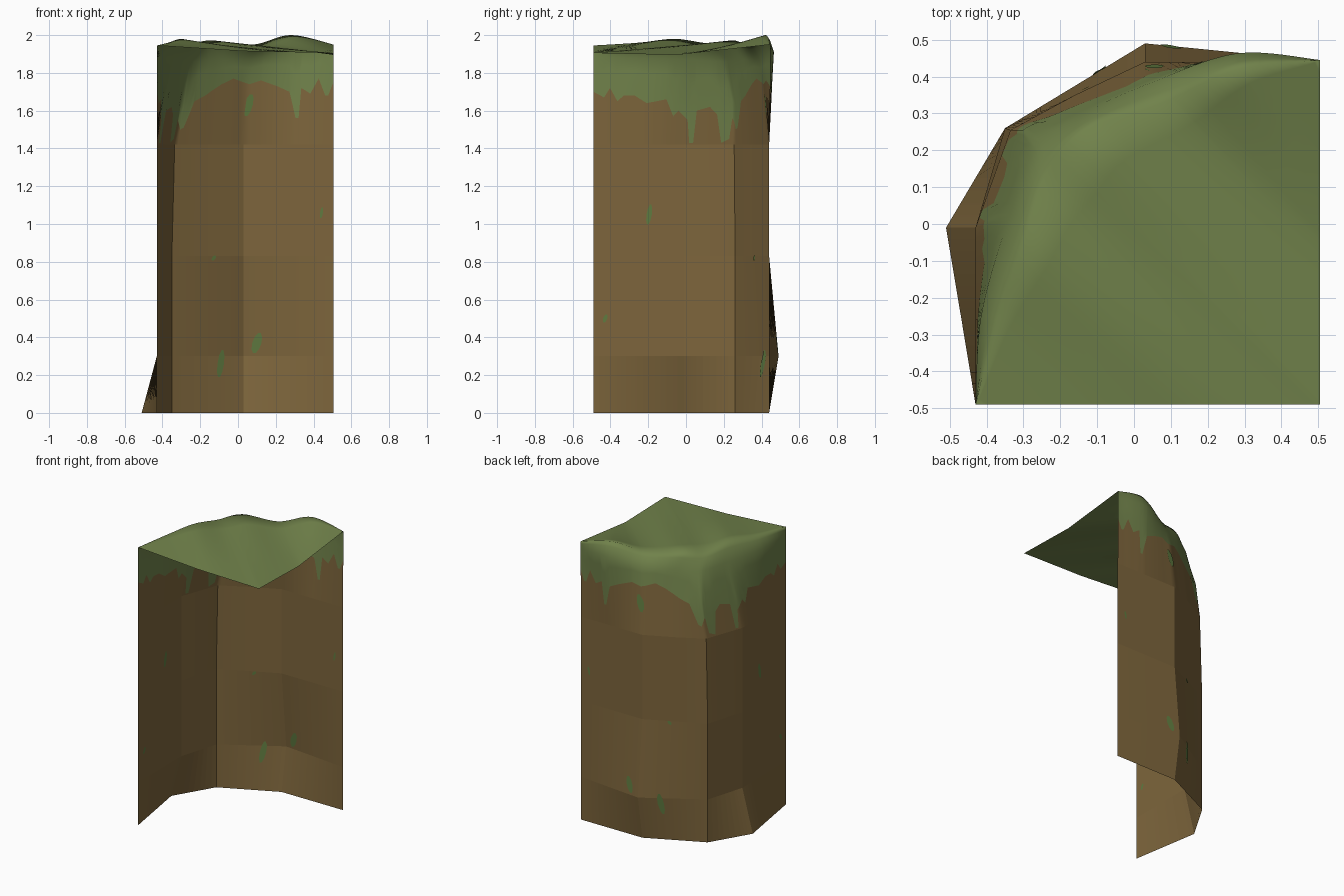
import bpy, bmesh, math
from mathutils import Vector

if "Cube" in bpy.data.objects:
    bpy.data.objects.remove(bpy.data.objects["Cube"])

# Control columns run along the wall: left front edge -> rounded corner -> back right edge
BASE = [(-.43, -.49), (-.43, -.26), (-.43, -.01), (-.35, .26), (-.16, .35), (.03, .44), (.28, .44), (.505, .44)]
FOOT = {1: (-.038, 0), 2: (-.08, 0)}                 # flare at the ground
BULGE = {4: (0, .025), 5: (0, .05), 6: (0, .025)}    # swelling at 0.3 height
NECK = [(-.43, -.49), (-.425, -.26), (-.395, 0), (-.30, .255), (-.145, .335), (.03, .42), (.28, .452), (.505, .443)]
SHOULDER = [(-.43, -.49, 1.88), (-.415, -.25, 1.88), (-.345, 0, 1.87), (-.265, .205, 1.86),
            (-.125, .305, 1.87), (.05, .385, 1.87), (.28, .463, 1.91), (.505, .445, 1.90)]
RIM = [(-.43, -.49, 1.945), (-.37, -.25, 1.96), (-.30, -.06, 1.98), (-.24, .12, 1.957),
       (-.14, .25, 1.972), (.08, .33, 1.95), (.28, .42, 2.0), (.505, .445, 1.95)]
# Lower edge of the dripping grass: (position along wall, height)
DRIP = [(0, 1.70), (.25, 1.67), (.4, 1.72), (.55, 1.65), (.7, 1.68), (.95, 1.68), (1.2, 1.64), (1.6, 1.66),
        (1.75, 1.57), (1.85, 1.60), (2.05, 1.55), (2.1, 1.43), (2.18, 1.43), (2.23, 1.60), (2.5, 1.62),
        (2.65, 1.58), (2.74, 1.43), (2.9, 1.45), (2.96, 1.56), (3.1, 1.50), (3.2, 1.51), (3.45, 1.65),
        (3.8, 1.68), (4.3, 1.74), (4.65, 1.77), (5.1, 1.74), (5.35, 1.76), (5.7, 1.73), (5.97, 1.70),
        (6.11, 1.56), (6.18, 1.56), (6.24, 1.72), (6.45, 1.69), (6.62, 1.77), (6.8, 1.68), (6.87, 1.68), (7, 1.75)]


def material(name, srgb):
    m = bpy.data.materials.new(name)
    m.diffuse_color = [(c / 255) ** 2.2 for c in srgb] + [1]
    m.use_nodes = True
    m.node_tree.nodes["Principled BSDF"].inputs["Base Color"].default_value = m.diffuse_color
    return m


dirt = material("dirt brown", (124, 101, 62))
grass = material("grass green", (112, 129, 76))
moss = material("moss green", (96, 122, 66))


def linear(pts, s):
    i = min(int(s), len(pts) - 2)
    return Vector(pts[i]).lerp(Vector(pts[i + 1]), s - i)


def spline(pts, s):
    i = min(int(s), len(pts) - 2)
    a, b, c, d = (Vector(pts[max(0, min(len(pts) - 1, k))]) for k in (i - 1, i, i + 1, i + 2))
    t = s - i
    return .5 * (2 * b + (c - a) * t + (2 * a - 5 * b + 4 * c - d) * t * t + (3 * b - a - 3 * c + d) * t ** 3)


def shifted(offsets, z):
    return [(x + offsets.get(i, (0, 0))[0], y + offsets.get(i, (0, 0))[1], z) for i, (x, y) in enumerate(BASE)]


ROWS = [shifted(FOOT, 0), shifted(BULGE, .3), shifted({}, .83), shifted({3: (.015, -.005)}, 1.42),
        [(x, y, 1.65) for x, y in NECK]]


def wall_point(s, z):
    col = [linear(r, s) for r in ROWS] + [spline(SHOULDER, s)]
    for a, b in zip(col, col[1:]):
        if z <= b.z:
            return a.lerp(b, max(0, (z - a.z) / (b.z - a.z)))
    return col[-1]


def drip(s):
    for (a, za), (b, zb) in zip(DRIP, DRIP[1:]):
        if s <= b:
            return za + (zb - za) * (s - a) / (b - a)
    return DRIP[-1][1]


def rim_opposite(s):
    # open front and right edges of the top, from the rim start round to its end
    edge = [(-.43, -.49, 1.945), (.03, -.49, 1.915), (.505, -.49, 1.905), (.505, -.05, 1.895), (.505, .445, 1.95)]
    return linear(edge, s / 7 * 4)


def sheet(name, columns, mat, smooth_above):
    bm = bmesh.new()
    grid = [[bm.verts.new(p) for p in col] for col in columns]
    for a, b in zip(grid, grid[1:]):
        for j in range(len(a) - 1):
            f = bm.faces.new((a[j], a[j + 1], b[j + 1], b[j]))
            f.smooth = f.calc_center_median().z > smooth_above
    bmesh.ops.remove_doubles(bm, verts=bm.verts, dist=.0002)
    return finish(name, bm, mat)


def finish(name, bm, mat):
    me = bpy.data.meshes.new(name)
    bm.to_mesh(me)
    bm.free()
    me.materials.append(mat)
    ob = bpy.data.objects.new(name, me)
    bpy.context.collection.objects.link(ob)
    return ob


S = sorted({round(s, 3) for s, _ in DRIP} | {round(i * .125, 3) for i in range(57)})

# Dirt wall, open at the front, right and bottom
sheet("dirt_wall", [[wall_point(s, z) for z in (0, .3, .83, 1.42, drip(s))] for s in S], dirt, 1.43)


# Grass: hanging drips, rounded shoulder, then the top surface
def grass_column(s):
    z0, sh, rim, far = drip(s), spline(SHOULDER, s), spline(RIM, s), rim_opposite(s)
    col = [wall_point(s, z0 + (sh.z - z0) * t) for t in (0, .33, .66)] + [sh]
    mid = sh.lerp(rim, .55)
    mid.z += .15 * (rim.z - sh.z)
    return col + [mid, rim] + [rim.lerp(far, t) for t in (.15, .4, .7, 1)]


sheet("grass_cap", [grass_column(s) for s in S], grass, 0)

# Moss spots, thin patches on both faces of the wall: (along wall, height, half width, half height)
bm = bmesh.new()
for s, z, w, h in [(5.1, 1.63, .13, .06), (6.72, 1.06, .05, .03), (4.16, .82, .08, .014), (5.28, .37, .14, .055),
                   (4.35, .26, .13, .075), (1.26, 1.05, .08, .055), (.27, .5, .07, .022)]:
    du, dv = wall_point(s + .05, z) - wall_point(s - .05, z), wall_point(s, z + .02) - wall_point(s, z - .02)
    n = du.cross(dv).normalized() * .004
    for side in (n, -n):
        ring = []
        for k in range(10):
            a = k * math.tau / 10
            u, v = math.cos(a), math.sin(a)
            ring.append(bm.verts.new(wall_point(s + w * (.7 * u + .4 * v), z + h * v) + side))
        bm.faces.new(ring)
finish("moss_spots", bm, moss)
